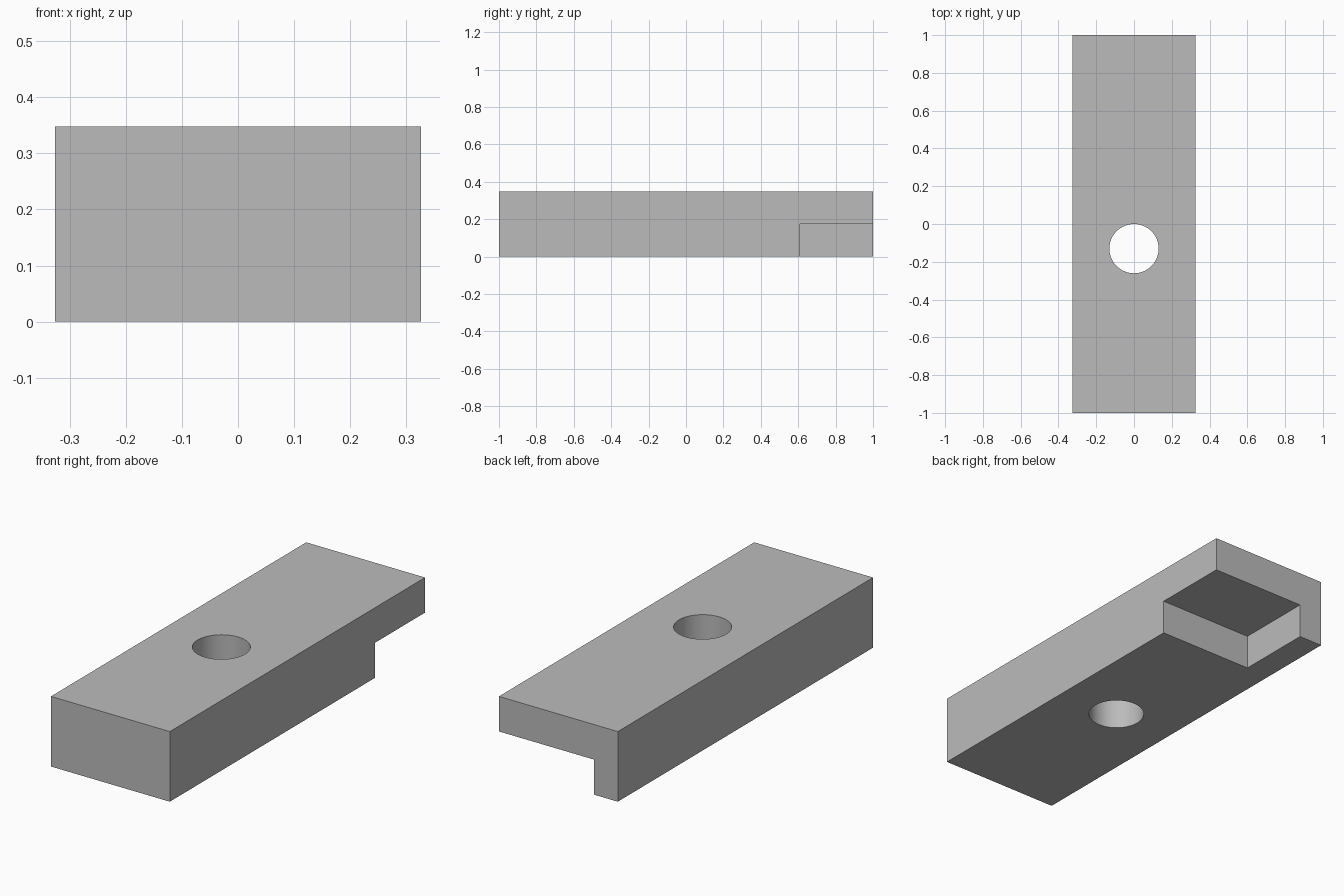
import bpy

cube = bpy.data.objects.get("Cube")
if cube:
    bpy.data.objects.remove(cube, do_unlink=True)

U = 2 / 46                      # design unit: the block is 46 units long
WIDTH, LENGTH, HEIGHT = 15 * U, 46 * U, 8 * U

grey = bpy.data.materials.new("plain_grey")
grey.use_nodes = True
colour = (0.5, 0.5, 0.5, 1)
grey.diffuse_color = colour
grey.node_tree.nodes["Principled BSDF"].inputs["Base Color"].default_value = colour


def box(name, low, high):
    """Axis-aligned box between two corners."""
    centre = [(a + b) / 2 for a, b in zip(low, high)]
    bpy.ops.mesh.primitive_cube_add(size=1, location=centre)
    obj = bpy.context.object
    obj.name = name
    obj.scale = [b - a for a, b in zip(low, high)]
    bpy.ops.object.transform_apply(location=True, rotation=False, scale=True)
    obj.data.materials.append(grey)
    return obj


def cut(target, cutter):
    """Subtract the cutter from the target, then discard it."""
    cutter.hide_render = True
    mod = target.modifiers.new("cut", 'BOOLEAN')
    mod.operation = 'DIFFERENCE'
    mod.solver = 'EXACT'
    mod.object = cutter
    bpy.ops.object.select_all(action='DESELECT')
    bpy.context.view_layer.objects.active = target
    target.select_set(True)
    bpy.ops.object.modifier_apply(modifier=mod.name)
    bpy.data.objects.remove(cutter, do_unlink=True)


# Main block
block = box("clamp_block", (-WIDTH / 2, -LENGTH / 2, 0), (WIDTH / 2, LENGTH / 2, HEIGHT))

# Notch under the back end, leaving a thin wall on the -x side
cut(block, box("notch_cutter",
               (-WIDTH / 2 + 3 * U, LENGTH / 2 - 9 * U, -U),
               (WIDTH, LENGTH, HEIGHT / 2)))

# Round bolt hole straight through
bpy.ops.mesh.primitive_cylinder_add(vertices=64, radius=3 * U, depth=4 * HEIGHT,
                                    location=(0, -3 * U, HEIGHT / 2))
hole = bpy.context.object
hole.name = "hole_cutter"
hole.data.materials.append(grey)
cut(block, hole)

bpy.ops.object.shade_smooth_by_angle()
